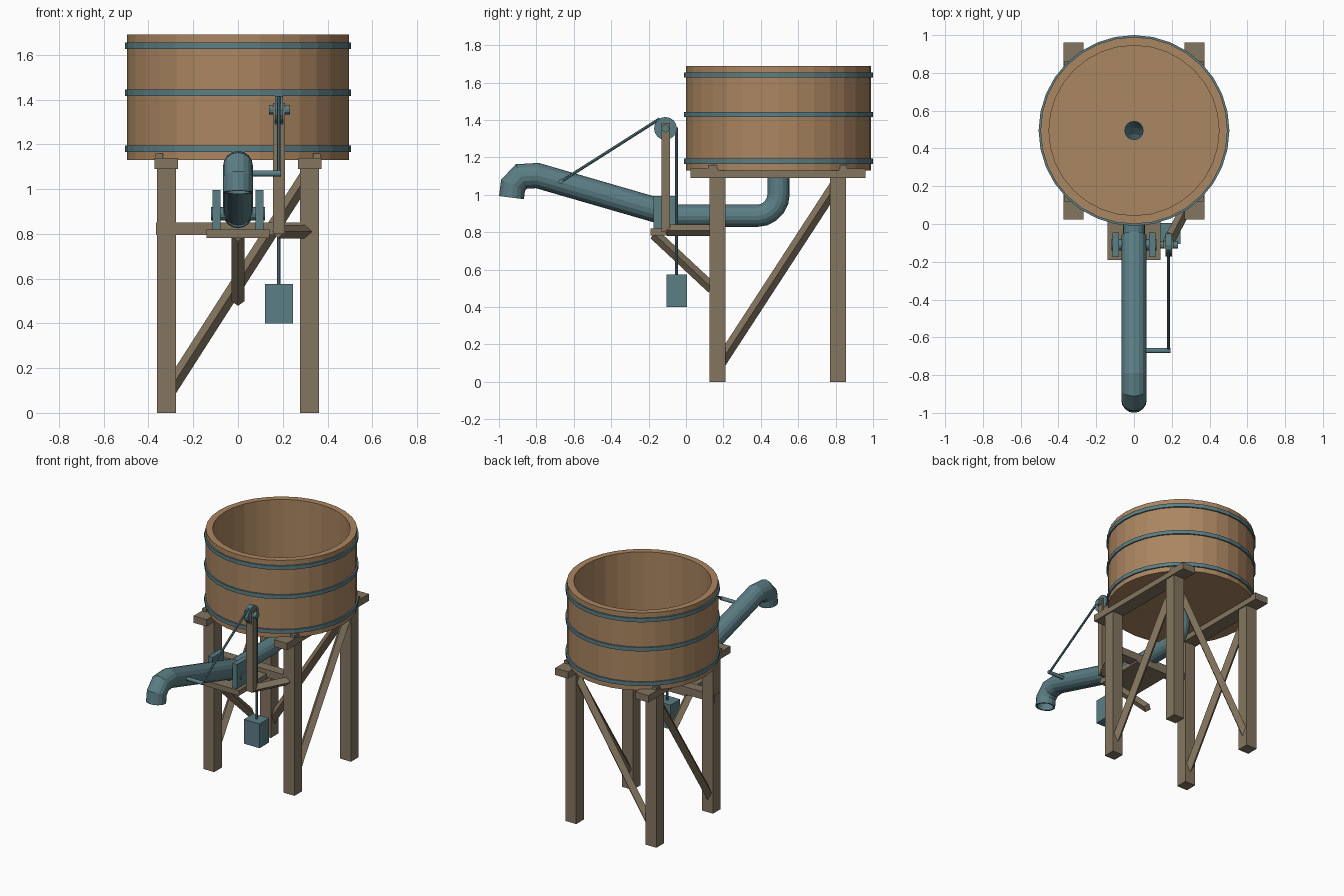
import bpy, bmesh, math
from mathutils import Vector, Matrix

cube = bpy.data.objects.get("Cube")
if cube:
    bpy.data.objects.remove(cube, do_unlink=True)


def material(name, rgb):
    m = bpy.data.materials.new(name)
    m.use_nodes = True
    m.diffuse_color = (*rgb, 1)
    m.node_tree.nodes["Principled BSDF"].inputs["Base Color"].default_value = (*rgb, 1)
    return m


BARREL = material("warm barrel wood", (0.41, 0.24, 0.12))
TIMBER = material("weathered timber", (0.23, 0.178, 0.115))
METAL = material("teal metal", (0.105, 0.21, 0.235))


def finish(name, bm, mat):
    bmesh.ops.recalc_face_normals(bm, faces=bm.faces)
    mesh = bpy.data.meshes.new(name)
    bm.to_mesh(mesh)
    bm.free()
    mesh.materials.append(mat)
    obj = bpy.data.objects.new(name, mesh)
    bpy.context.collection.objects.link(obj)
    return obj


def box(name, lo, hi, mat):
    """Axis-aligned block between two corners."""
    lo, hi = Vector(lo), Vector(hi)
    bm = bmesh.new()
    bmesh.ops.create_cube(bm, size=1, matrix=Matrix.Translation((lo + hi) / 2)
                          @ Matrix.Diagonal((*(hi - lo), 1)))
    return finish(name, bm, mat)


def rod(name, a, b, radius, mat, sides=12):
    """Straight bar between two points; four sides give a diamond timber."""
    a, b = Vector(a), Vector(b)
    d = b - a
    # frame whose local x axis stays horizontal, so diamonds stand on edge
    z = d.normalized()
    side = Vector((0, 0, 1)).cross(z)
    x = side.normalized() if side.length > 0.001 else Vector((1, 0, 0))
    frame = Matrix((x, z.cross(x), z)).transposed().to_4x4()
    bm = bmesh.new()
    bmesh.ops.create_cone(bm, cap_ends=True, segments=sides, radius1=radius,
                          radius2=radius, depth=d.length,
                          matrix=Matrix.Translation((a + b) / 2) @ frame)
    return finish(name, bm, mat)


def lathe(name, profile, centre, mat, sides=32):
    """Closed ring of (radius, height) points turned around a vertical axis."""
    bm = bmesh.new()
    rings = []
    for i in range(sides):
        t = math.tau * i / sides
        rings.append([bm.verts.new((centre[0] + r * math.cos(t),
                                    centre[1] + r * math.sin(t), z))
                      for r, z in profile])
    n = len(profile)
    for i in range(sides):
        p, q = rings[i], rings[(i + 1) % sides]
        for j in range(n):
            k = (j + 1) % n
            bm.faces.new((p[j], q[j], q[k], p[k]))
    return finish(name, bm, mat)


def pipe(name, path, radius, wall, mat, sides=16):
    """Hollow mitred pipe along (y, z) points in the x = 0 plane."""
    pts = [Vector((0, y, z)) for y, z in path]
    u = Vector((1, 0, 0))
    bm = bmesh.new()
    skins = []
    for r in (radius, radius - wall):
        rings = []
        for i, p in enumerate(pts):
            before = (p - pts[max(i - 1, 0)]).normalized()
            after = (pts[min(i + 1, len(pts) - 1)] - p).normalized()
            t = (before + after).normalized()
            stretch = 1 / max(t.dot(after if after.length else before), 0.5)
            v = t.cross(u) * stretch
            rings.append([bm.verts.new(p + r * (u * math.cos(a) + v * math.sin(a)))
                          for a in (math.tau * k / sides for k in range(sides))])
        skins.append(rings)
    outer, inner = skins
    strips = list(zip(outer, outer[1:])) + list(zip(inner, inner[1:]))
    strips += [(outer[0], inner[0]), (outer[-1], inner[-1])]
    for p, q in strips:
        for k in range(sides):
            m = (k + 1) % sides
            bm.faces.new((p[k], p[m], q[m], q[k]))
    return finish(name, bm, mat)


# Tank with open top, floor and drain hole
TANK = (0, 0.495)
lathe("tank", [(0.052, 1.13), (0.495, 1.13), (0.495, 1.69), (0.45, 1.69),
               (0.45, 1.17), (0.052, 1.17)], TANK, BARREL)
for z in (1.18, 1.43, 1.64):
    lathe("tank_band", [(0.49, z - 0.014), (0.505, z - 0.014),
                        (0.505, z + 0.014), (0.49, z + 0.014)], TANK, METAL)

# Legs, top beams and chocks
LX, FRONT, BACK = 0.32, 0.168, 0.812
for s in (-1, 1):
    x = s * LX
    for y in (FRONT, BACK):
        box("leg", (x - 0.043, y - 0.043, 0), (x + 0.043, y + 0.043, 1.1), TIMBER)
        c = y + math.copysign(0.025, y - 0.5)
        box("chock", (s * 0.352 - 0.016, c - 0.025, 1.13),
            (s * 0.352 + 0.016, c + 0.025, 1.16), TIMBER)
    box("top_beam", (x - 0.052, 0.025, 1.09), (x + 0.052, 0.96, 1.14), TIMBER)
    # Side brace, low at the front
    rod("side_brace", (x, FRONT, 0.08), (x, BACK, 1.07), 0.032, TIMBER, 4)
rod("back_brace", (-LX, BACK, 0.08), (LX, BACK, 1.08), 0.032, TIMBER, 4)

# Platform and its supports
box("front_rail", (-0.366, 0.127, 0.795), (0.3, 0.2, 0.85), TIMBER)
box("platform", (-0.14, -0.19, 0.782), (0.14, 0.2, 0.82), TIMBER)
rod("platform_strut", (0, -0.17, 0.79), (0, 0.14, 0.5), 0.03, TIMBER, 4)
rod("post_tie", (0.18, -0.1, 0.81), (0.31, 0.15, 0.81), 0.03, TIMBER, 4)

# Feed pipe dropping from the tank floor and bending forward
bend = [(0.38 + 0.115 * math.cos(a), 1.003 - 0.115 * math.sin(a))
        for a in (math.pi / 2 * k / 5 for k in range(6))]
pipe("feed_pipe", [(0.495, 1.165)] + bend + [(-0.12, 0.888)], 0.059, 0.011, METAL)

# Swinging spout with a turned-down mouth
pipe("spout", [(-0.06, 0.89), (-0.795, 1.103), (-0.88, 1.098),
               (-0.925, 1.05), (-0.933, 0.985)], 0.067, 0.012, METAL)
rod("pivot_pin", (-0.12, -0.11, 0.89), (0.12, -0.11, 0.89), 0.03, METAL)
for s in (-1, 1):
    box("pivot_plate", (s * 0.097 - 0.018, -0.175, 0.82),
        (s * 0.097 + 0.018, -0.045, 0.995), METAL)

# Forked post, pulley and axle
PX, PY, PZ = 0.183, -0.11, 1.355
box("post", (PX - 0.027, PY - 0.02, 0.8), (PX + 0.027, PY + 0.025, 1.29), TIMBER)
for s in (-1, 1):
    box("post_fork", (PX + s * 0.022 - 0.005, PY - 0.02, 1.28),
        (PX + s * 0.022 + 0.005, PY + 0.025, 1.385), TIMBER)
rod("pulley", (PX - 0.017, PY, PZ), (PX + 0.017, PY, PZ), 0.061, METAL, 16)
rod("pulley_axle", (PX - 0.045, PY, PZ), (PX + 0.05, PY, PZ), 0.021, METAL)

# Cable from spout arm over the pulley to the counterweight
rod("spout_arm", (0.05, -0.67, 1.07), (0.193, -0.67, 1.07), 0.013, METAL)
rod("spout_cable", (PX, -0.67, 1.07), (PX, PY - 0.03, 1.407), 0.008, METAL, 8)
rod("weight_cable", (PX, -0.05, 1.36), (PX, -0.05, 0.57), 0.008, METAL, 8)
box("counterweight", (0.12, -0.105, 0.4), (0.245, 0.005, 0.575), METAL)
